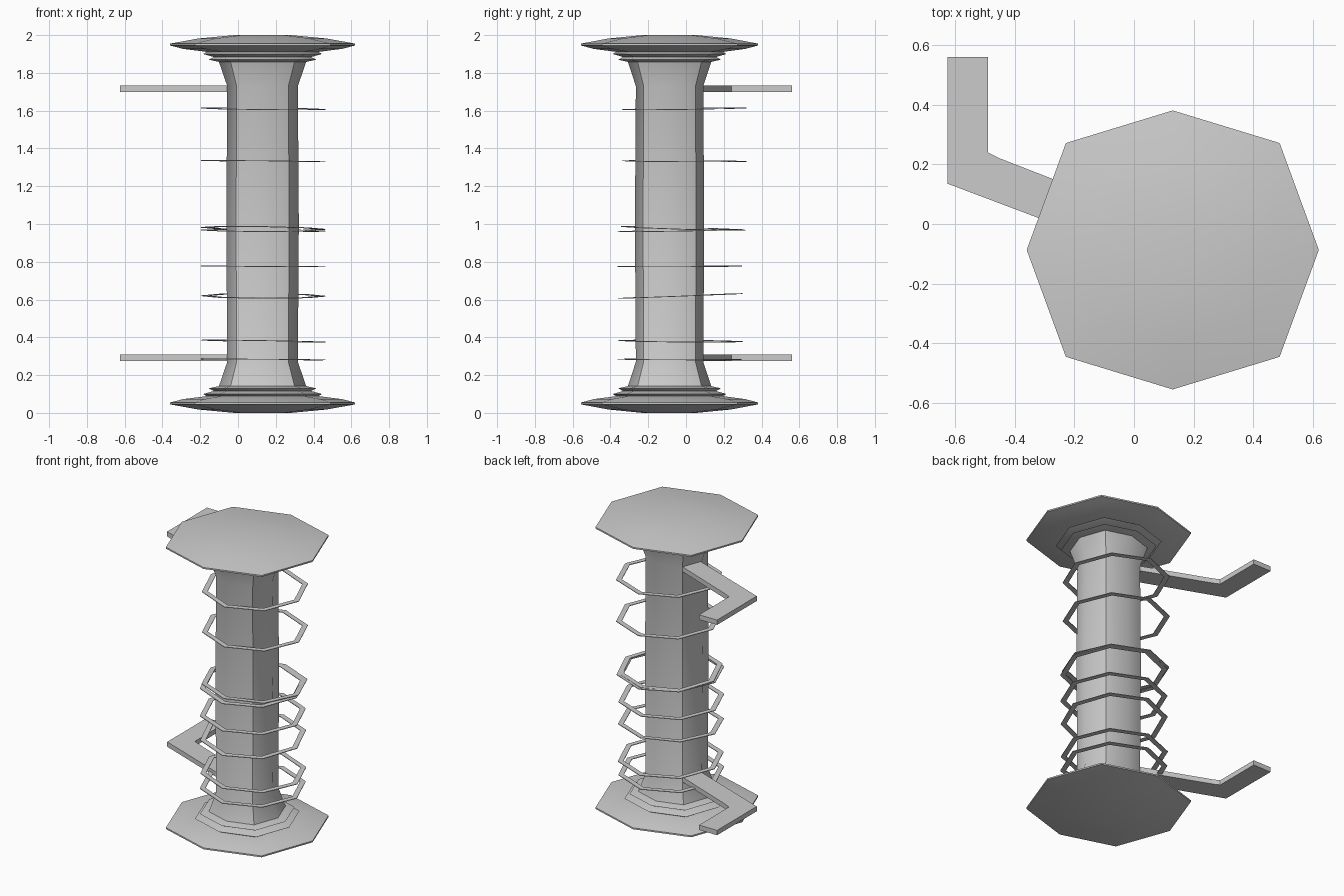
import bpy, bmesh
from math import radians, cos, sin, tau
from mathutils import Euler

cube = bpy.data.objects.get("Cube")
if cube:
    bpy.data.objects.remove(cube, do_unlink=True)

CX, CY = 0.13, -0.087

grey = bpy.data.materials.new("plain_grey")
grey.use_nodes = True
colour = (0.6, 0.6, 0.6, 1)
grey.diffuse_color = colour
grey.node_tree.nodes["Principled BSDF"].inputs["Base Color"].default_value = colour


def finish(bm, name, location, smooth=True):
    bmesh.ops.recalc_face_normals(bm, faces=bm.faces)
    mesh = bpy.data.meshes.new(name)
    bm.to_mesh(mesh)
    bm.free()
    mesh.materials.append(grey)
    obj = bpy.data.objects.new(name, mesh)
    obj.location = location
    bpy.context.collection.objects.link(obj)
    if smooth:
        bpy.ops.object.select_all(action='DESELECT')
        obj.select_set(True)
        bpy.context.view_layer.objects.active = obj
        bpy.ops.object.shade_smooth_by_angle(angle=radians(46))
    return obj


def octagon(bm, r, z):
    """Slightly squared octagon with corners on the axes."""
    verts = []
    for i in range(8):
        a = tau * i / 8
        k = 1.035 if i % 2 else (1.0 if i % 4 == 0 else 0.955)
        verts.append(bm.verts.new((r * k * cos(a), r * k * sin(a), z)))
    return verts


def bridge(bm, a, b):
    n = len(a)
    for i in range(n):
        j = (i + 1) % n
        bm.faces.new((a[i], a[j], b[j], b[i]))


def lathe(name, profile):
    bm = bmesh.new()
    rows = [octagon(bm, r, z) for r, z in profile]
    for a, b in zip(rows, rows[1:]):
        bridge(bm, a, b)
    bm.faces.new(rows[0])
    bm.faces.new(rows[-1])
    return finish(bm, name, (CX, CY, 0))


# Shaft with flared ends
flare = [(0.235, 0.13), (0.187, 0.27)]
lathe("shaft", flare + [(0.192, 1.0)] + [(r, 2 - z) for r, z in reversed(flare)])

# Domed end discs, each with two stepped collars
disc = [(0.15, 0.0), (0.34, 0.018), (0.49, 0.045), (0.49, 0.055),
        (0.42, 0.073), (0.27, 0.092)]
collars = {"large_collar": [(0.29, 0.085), (0.315, 0.1), (0.25, 0.118)],
           "small_collar": [(0.25, 0.112), (0.285, 0.13), (0.23, 0.142)]}
for end in ("bottom", "top"):
    for part, profile in {"disc": disc, **collars}.items():
        if end == "top":
            profile = [(r, 2 - z) for r, z in profile]
        lathe(end + "_" + part, profile)

# Thin loose rings: height, y centre, tilt about x and y in degrees
rings = [(1.61, -0.01, 0.8, 0.6), (1.333, -0.01, -0.3, 0.6),
         (0.977, -0.015, -1.7, 0.9), (0.965, -0.033, 1.0, 0.5),
         (0.776, -0.033, 0.2, 0.4), (0.619, -0.03, 2.2, 0.2),
         (0.38, -0.028, -0.5, 0.9), (0.283, -0.033, -0.2, 0.4)]
for n, (z, y, tx, ty) in enumerate(rings):
    bm = bmesh.new()
    loops = []
    for r, h in ((0.33, -0.002), (0.33, 0.002), (0.295, 0.002), (0.295, -0.002)):
        loops.append([bm.verts.new((r * cos(tau * i / 8), r * sin(tau * i / 8), h))
                      for i in range(8)])
    for k in range(4):
        bridge(bm, loops[k], loops[(k + 1) % 4])
    ring = finish(bm, "ring_%d" % (n + 1), (CX + 0.004, y, z), False)
    ring.rotation_euler = Euler((radians(tx), radians(ty), 0))

# Bent flat arms reaching out behind the shaft
plan = [(-0.625, 0.56), (-0.625, 0.135), (-0.32, 0.02), (0.0, -0.1),
        (0.0, 0.045), (-0.27, 0.15), (-0.45, 0.22), (-0.49, 0.24), (-0.49, 0.56)]
for name, z in (("lower_arm", 0.275), ("upper_arm", 1.7)):
    bm = bmesh.new()
    base = bm.faces.new([bm.verts.new((x, y, 0)) for x, y in plan])
    top = bmesh.ops.extrude_face_region(bm, geom=[base])["geom"]
    bmesh.ops.translate(bm, vec=(0, 0, 0.033),
                        verts=[v for v in top if isinstance(v, bmesh.types.BMVert)])
    finish(bm, name, (0, 0, z), False)
